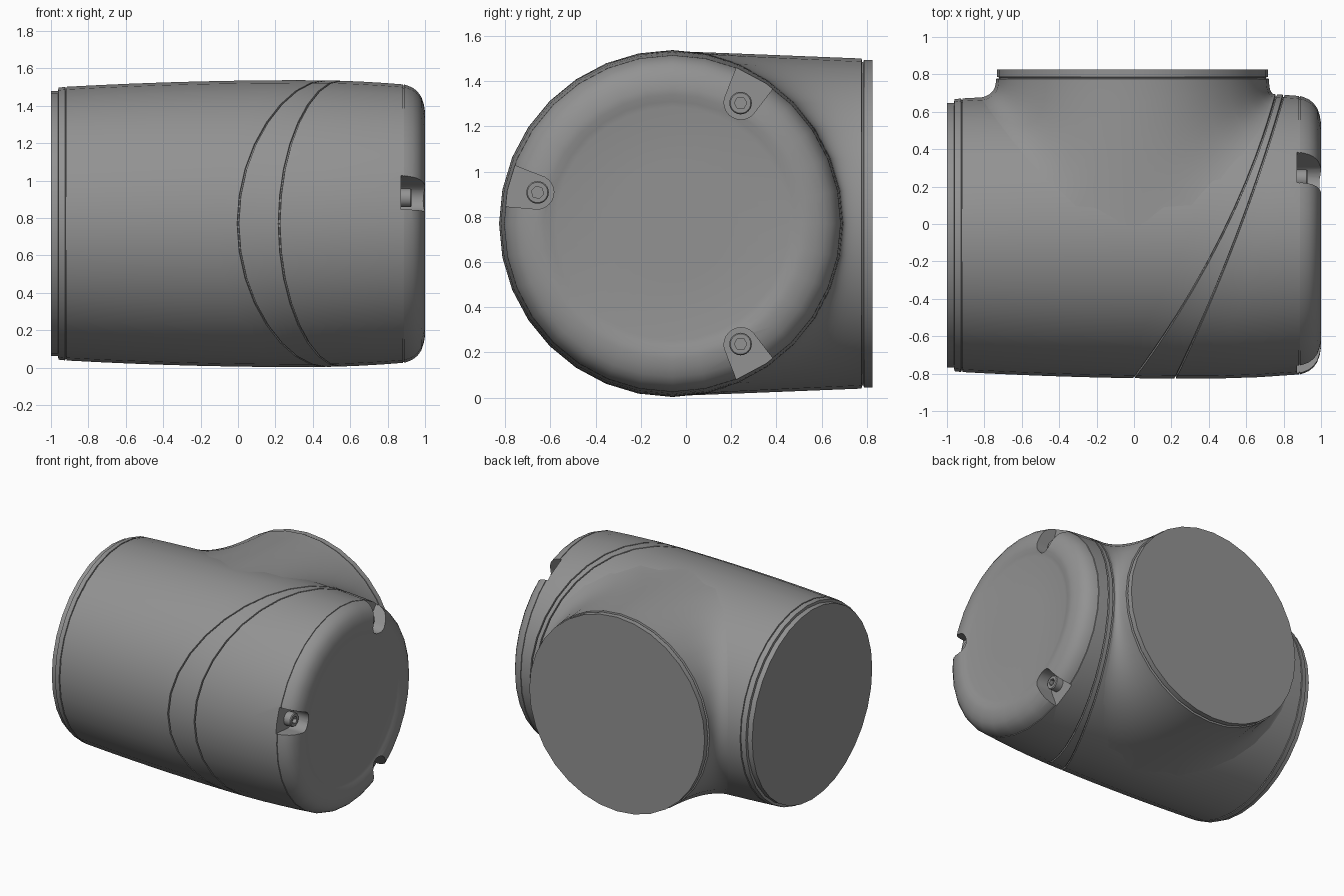
import bpy, bmesh, math
from math import sin, cos, pi, sqrt, radians

if "Cube" in bpy.data.objects:
    bpy.data.objects.remove(bpy.data.objects["Cube"])

CY, CZ = -0.06, 0.77          # axis of the main barrel (runs along x)
N = 32

grey = bpy.data.materials.new("dark_grey")
grey.diffuse_color = (0.29, 0.29, 0.29, 1)
grey.use_nodes = True
grey.node_tree.nodes["Principled BSDF"].inputs["Base Color"].default_value = grey.diffuse_color


def loft(name, rings):
    """Closed solid skinned through rings with equal point counts."""
    bm = bmesh.new()
    rows = [[bm.verts.new(p) for p in ring] for ring in rings]
    n = len(rows[0])
    for a, b in zip(rows, rows[1:]):
        for i in range(n):
            j = (i + 1) % n
            bm.faces.new((a[i], a[j], b[j], b[i]))
    bm.faces.new(rows[0])
    bm.faces.new(rows[-1])
    bmesh.ops.recalc_face_normals(bm, faces=bm.faces)
    me = bpy.data.meshes.new(name)
    bm.to_mesh(me)
    bm.free()
    me.materials.append(grey)
    ob = bpy.data.objects.new(name, me)
    bpy.context.collection.objects.link(ob)
    return ob


def select(ob):
    bpy.ops.object.select_all(action='DESELECT')
    ob.select_set(True)
    bpy.context.view_layer.objects.active = ob


def smooth(ob, angle=35):
    select(ob)
    bpy.ops.object.shade_smooth_by_angle(angle=radians(angle))


def barrel_r(x):
    return 0.767 - (0.022 if x < 0.35 else 0.08) * (x - 0.35) ** 2


def seam1(t):                  # t = cosine of the angle round the barrel
    return 0.47 + 0.38 * t - 0.09 * t * t


def seam2(t):
    return 0.55 + 0.29 * t - 0.04 * t * t


# Barrel rows: position along x, radius (None = barrel curve), offset
rows = []


def row(fx, r=None, off=0.0):
    ring = []
    for i in range(N):
        a = 2 * pi * i / N
        x = fx(cos(a)) if callable(fx) else fx
        rad = (barrel_r(x) if r is None else r) + off
        ring.append((x, CY + rad * cos(a), CZ + rad * sin(a)))
    rows.append(ring)


def groove(f, w=0.006, d=0.012):
    for k, off in ((-w, 0), (-w * 0.6, -d), (w * 0.6, -d), (w, 0)):
        row(lambda t, k=k: f(t) + k, None, off)


def between(f, g, steps):
    for s in range(1, steps):
        row(lambda t, u=s / steps: f(t) * (1 - u) + g(t) * u)


# mating flange at the left end
for x, r in ((-1, 0.708), (-0.962, 0.708), (-0.96, 0.727)):
    row(x, r)
groove(lambda t: -0.92, 0.004, 0.008)
between(lambda t: -0.915, seam1, 8)
groove(seam1, 0.005)
between(seam1, seam2, 2)
groove(seam2, 0.005)
between(seam2, lambda t: 0.885, 3)
groove(lambda t: 0.885, 0.003, 0.005)
# rounded end cap with shallow dished face
for x, r in ((0.905, 0.739), (0.935, 0.726), (0.96, 0.706), (0.98, 0.678),
             (0.993, 0.64), (1.0, 0.6), (0.998, 0.57), (0.99, 0.54),
             (0.985, 0.515), (0.985, 0.25)):
    row(x, r)
barrel = loft("barrel_housing", rows)

# Screw pockets cut in the cap rim, each with a socket screw
for deg in (167, 60.5, -60.5):
    a = radians(deg)
    u, v = (cos(a), sin(a)), (-sin(a), cos(a))

    def at(x, p, q):           # p radial, q sideways
        return (x, CY + u[0] * p + v[0] * q, CZ + u[1] * p + v[1] * q)

    outline = [(0.85, 0.115), (0.72, 0.09)]
    outline += [(0.615 + 0.075 * cos(b), 0.075 * sin(b))
                for b in [pi / 2 + pi * k / 12 for k in range(13)]]
    outline += [(0.72, -0.09), (0.85, -0.115)]
    cutter = loft("pocket_cutter", [[at(x, p, q) for p, q in outline]
                                    for x in (0.872, 1.1)])
    cutter.hide_render = True
    mod = barrel.modifiers.new("pocket", 'BOOLEAN')
    mod.operation = 'DIFFERENCE'
    mod.solver = 'EXACT'
    mod.object = cutter
    select(barrel)
    bpy.ops.object.modifier_apply(modifier=mod.name)
    bpy.data.objects.remove(cutter)

    def circle(x, r, hexed=False):
        pts = []
        for k in range(24):
            b = 2 * pi * k / 24
            rr = r / cos(b % (pi / 3) - pi / 6) if hexed else r
            pts.append(at(x, 0.612 + rr * cos(b), rr * sin(b)))
        return pts

    screw = loft("cap_screw", [circle(0.86, 0.05), circle(0.922, 0.05),
                               circle(0.928, 0.045), circle(0.928, 0.024, True),
                               circle(0.9, 0.024, True)])
    smooth(screw)
smooth(barrel)

# Side branch along +y, flaring into the barrel
CX = -0.008


def disc(y, r):
    return [(CX + r * cos(2 * pi * i / N), y, CZ + r * sin(2 * pi * i / N))
            for i in range(N)]


rings = [disc(0.825, 0.724), disc(0.787, 0.724), disc(0.784, 0.715),
         disc(0.779, 0.715), disc(0.776, 0.73)]
STEPS = 12
blend = [[] for _ in range(STEPS + 1)]
for i in range(N):
    f = 2 * pi * i / N
    c, s = cos(f), sin(f)
    ac = abs(c) if abs(c) > 1e-6 else 0.0
    xe = math.copysign(0.84 * ac ** 0.55, c)
    xe = min(xe, seam1(ac) - 0.006)
    R = barrel_r(xe) - 0.002
    p0 = (CX + 0.73 * c, 0.77, 0.73 * s)
    zc = 0.76 * s
    p1 = (CX + 0.73 * c, CY + sqrt(max(0, barrel_r(0.73 * c) ** 2 - zc * zc)), zc)
    p2 = (xe, CY + R * ac, R * s)
    for k in range(STEPS + 1):
        t = k / STEPS
        w = ((1 - t) ** 2, 2 * t * (1 - t), t * t)
        x, y, z = (sum(wi * p[j] for wi, p in zip(w, (p0, p1, p2))) for j in range(3))
        blend[k].append((x, y, CZ + z))
rings += blend
rings.append([(0.4 * x, CY, CZ + 0.4 * (z - CZ)) for x, y, z in blend[-1]])
branch = loft("side_branch", rings)
smooth(branch)
